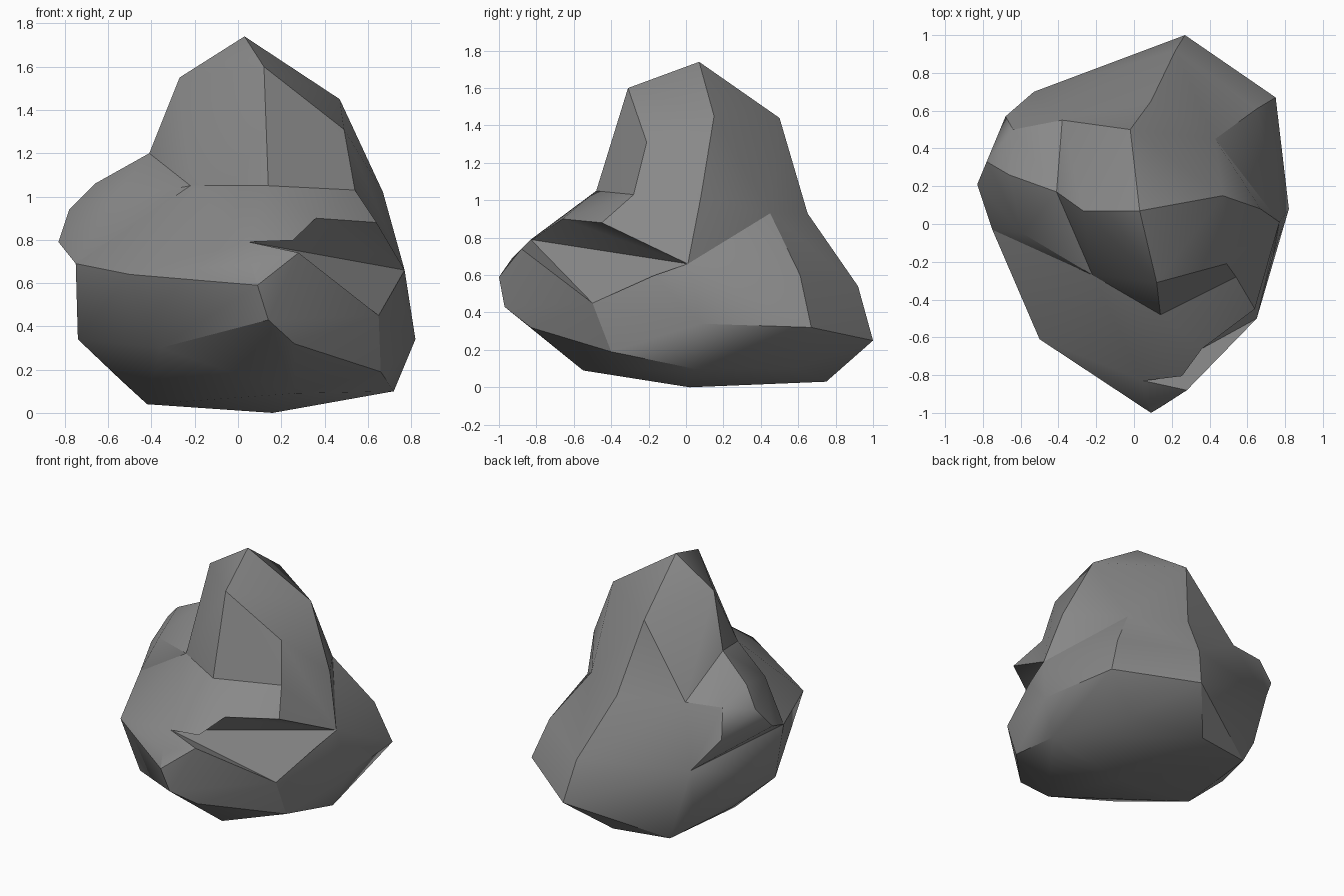
import bpy, bmesh, math

if "Cube" in bpy.data.objects:
    bpy.data.objects.remove(bpy.data.objects["Cube"], do_unlink=True)

stone = bpy.data.materials.new("grey stone")
stone.use_nodes = True
grey = (0.25, 0.25, 0.25, 1)
stone.diffuse_color = grey
stone.node_tree.nodes["Principled BSDF"].inputs["Base Color"].default_value = grey


def chunk(name, corners):
    """Convex stone chunk around corner points given in hundredths."""
    bm = bmesh.new()
    for corner in corners:
        bm.verts.new([c / 100 for c in corner])
    hull = bmesh.ops.convex_hull(bm, input=bm.verts)
    loose = {v for v in hull["geom_interior"] + hull["geom_unused"]
             if isinstance(v, bmesh.types.BMVert)}
    bmesh.ops.delete(bm, geom=list(loose), context="VERTS")
    bmesh.ops.recalc_face_normals(bm, faces=bm.faces)
    mesh = bpy.data.meshes.new(name)
    bm.to_mesh(mesh)
    bm.free()
    mesh.materials.append(stone)
    obj = bpy.data.objects.new(name, mesh)
    bpy.context.collection.objects.link(obj)
    return obj


def combine(target, tool, operation):
    """Apply one boolean and discard the tool object."""
    bpy.ops.object.select_all(action="DESELECT")
    bpy.context.view_layer.objects.active = target
    target.select_set(True)
    mod = target.modifiers.new(operation.lower(), "BOOLEAN")
    mod.operation, mod.solver, mod.object = operation, "EXACT", tool
    bpy.ops.object.modifier_apply(modifier=mod.name)
    bpy.data.objects.remove(tool, do_unlink=True)


# Corners where neighbouring chunks meet
neck_front = (14, -48, 105)
neck_left = (54, -28, 103)
neck_right = (-22, -27, 105)
neck_back = (9, 65, 93)
neck_back_left = (43, 45, 93)
neck_back_right = (-38, 55, 97)
saddle = (-41, 17, 120)
flank_left = (77, 1, 66)
flank_left_low = (65, -50, 45)
flank_right = (-75, -3, 69)
flank_back = (-53, 70, 58)
ledge_end, ledge_mid, ledge_left = (5, -83, 79), (36, -66, 90), (64, -45, 88)
ledge_lip, ledge_nook = (28, -88, 74), (46, -60, 67)

# Broad lower boulder: underside, belt, then upper slope
underside = [(72, 4, 10), (51, 58, 10), (5, 75, 3), (-35, 68, 4),
             (-54, 25, 15), (-42, 5, 4), (16, 2, 0), (26, -55, 9)]
belt = [(82, 8, 34), (75, 67, 32), (27, 100, 25), (-49, 62, 25), (-74, 5, 34),
        (-36, -59, 30), (14, -97, 43), (26, -83, 32), (66, -40, 19)]
slope = [(9, -100, 59), (6, -93, 69), (-50, -61, 64),
         (22, 92, 54), (65, 61, 60), (10, -60, 93)]
boulder = chunk("boulder", underside + belt + slope + [
    neck_front, neck_left, neck_right, neck_back, neck_back_left,
    neck_back_right, flank_left, flank_left_low, flank_right, flank_back,
    ledge_end, ledge_mid, ledge_left, ledge_lip])

# Slanted ledge notched into the front left
notch = chunk("ledge_notch", [ledge_end, ledge_mid, ledge_left, ledge_lip,
                              ledge_nook, flank_left, flank_left_low,
                              (80, -90, 70)])
combine(boulder, notch, "DIFFERENCE")

# Tall upper crag, running down into the left flank
crag = chunk("crag", [
    (3, 7, 174), (12, -31, 160), (-27, 7, 155), (47, 15, 145),
    (49, -21, 131), (-2, 50, 144), (67, 8, 102), saddle, flank_left,
    neck_front, neck_left, neck_right, neck_back, neck_back_left,
    neck_back_right, (0, 0, 50)])
combine(boulder, crag, "UNION")

# Bulging shoulder on the right
shoulder = chunk("shoulder", [
    saddle, (-66, 26, 106), (-78, 33, 94), (-83, 21, 79), (-59, -5, 98),
    (-64, 50, 98), (-68, 57, 79), flank_right, flank_back,
    neck_right, neck_back_right, (0, 20, 50)])
combine(boulder, shoulder, "UNION")

# Soft facets with crisp ridges
boulder.select_set(True)
bpy.context.view_layer.objects.active = boulder
bpy.ops.object.shade_smooth_by_angle(angle=math.radians(30))
